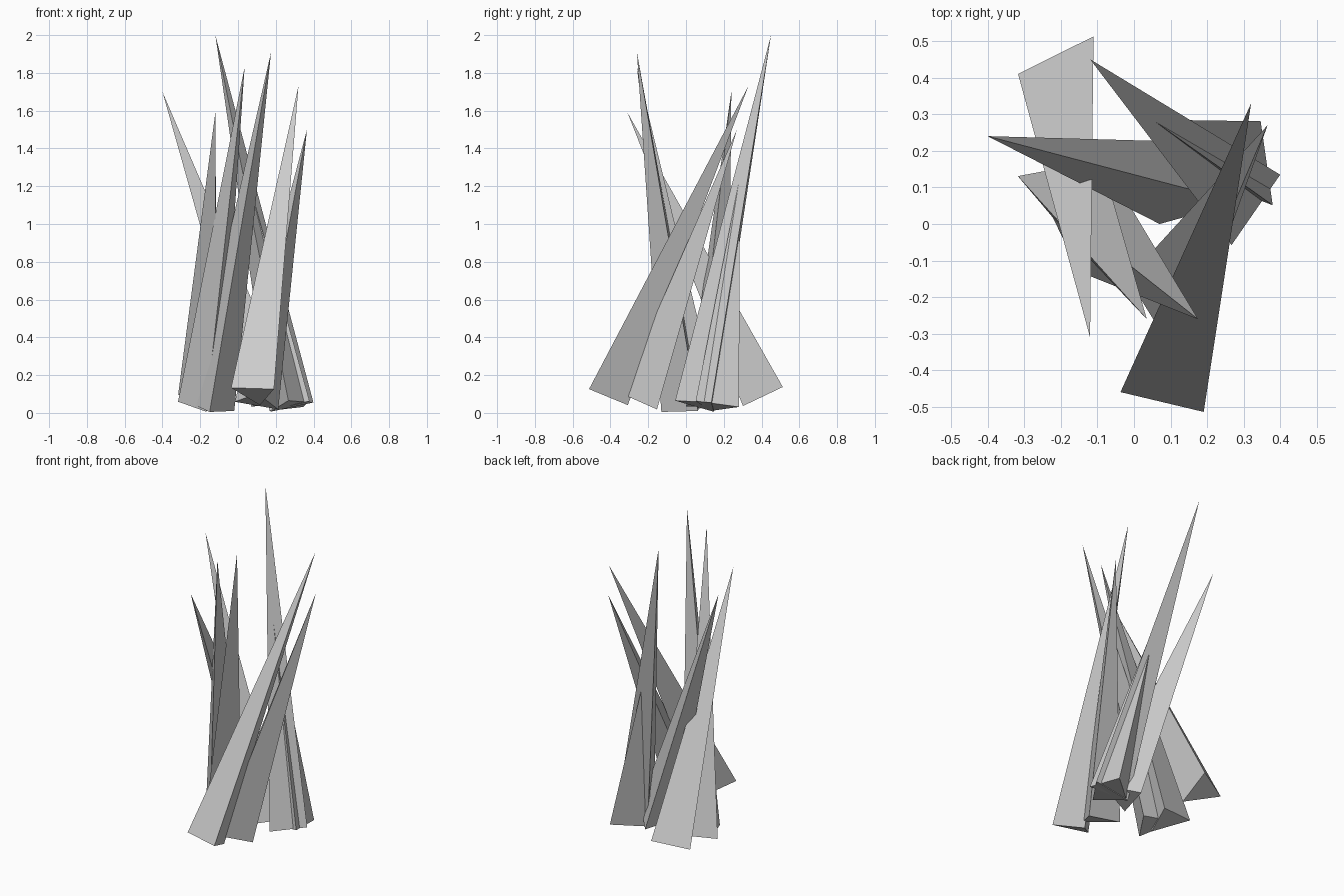
import bpy, bmesh
from mathutils import Vector, Matrix
from math import tau

if "Cube" in bpy.data.objects:
    bpy.data.objects.remove(bpy.data.objects["Cube"])

RADIUS = 0.135


def spike(name, tip, centre, toward):
    """Three-sided spike; one base corner points toward the given (x, y)."""
    tip, centre = Vector(tip), Vector(centre)
    axis = (tip - centre).normalized()
    # drop the corner onto the base plane, directly above or below (x, y)
    d = Vector((toward[0] - centre.x, toward[1] - centre.y, 0))
    d.z = -(axis.x * d.x + axis.y * d.y) / axis.z
    arm = d.normalized() * RADIUS
    bm = bmesh.new()
    base = [bm.verts.new(centre + Matrix.Rotation(tau * i / 3, 3, axis) @ arm)
            for i in range(3)]
    top = bm.verts.new(tip)
    bm.faces.new(base[::-1])
    for i in range(3):
        bm.faces.new((base[i], base[(i + 1) % 3], top))
    bmesh.ops.recalc_face_normals(bm, faces=bm.faces)
    mesh = bpy.data.meshes.new(name)
    bm.to_mesh(mesh)
    bm.free()
    bpy.context.collection.objects.link(bpy.data.objects.new(name, mesh))


# tip, base centre, one base corner seen from the top
spikes = [
    ((0.32, 0.33, 1.73), (0.09, -0.427, 0.10), (-0.04, -0.46)),
    ((-0.12, 0.45, 2.00), (0.279, 0.075, 0.042), (0.40, 0.135)),
    ((-0.12, -0.31, 1.59), (-0.182, 0.408, 0.09), (-0.315, 0.41)),
    ((-0.40, 0.24, 1.70), (0.163, 0.095, 0.058), (0.07, 0.0)),
    ((0.035, -0.26, 1.83), (-0.192, 0.087, 0.035), (-0.315, 0.13)),
    ((0.175, -0.26, 1.91), (-0.14, 0.003, 0.022), (-0.15, -0.13)),
    ((0.365, 0.27, 1.50), (0.10, -0.215, 0.06), (-0.005, -0.155)),
    ((0.05, 0.285, 1.25), (0.297, 0.155, 0.035), (0.38, 0.05)),
]
for n, s in enumerate(spikes, 1):
    spike(f"spike_{n}", *s)
